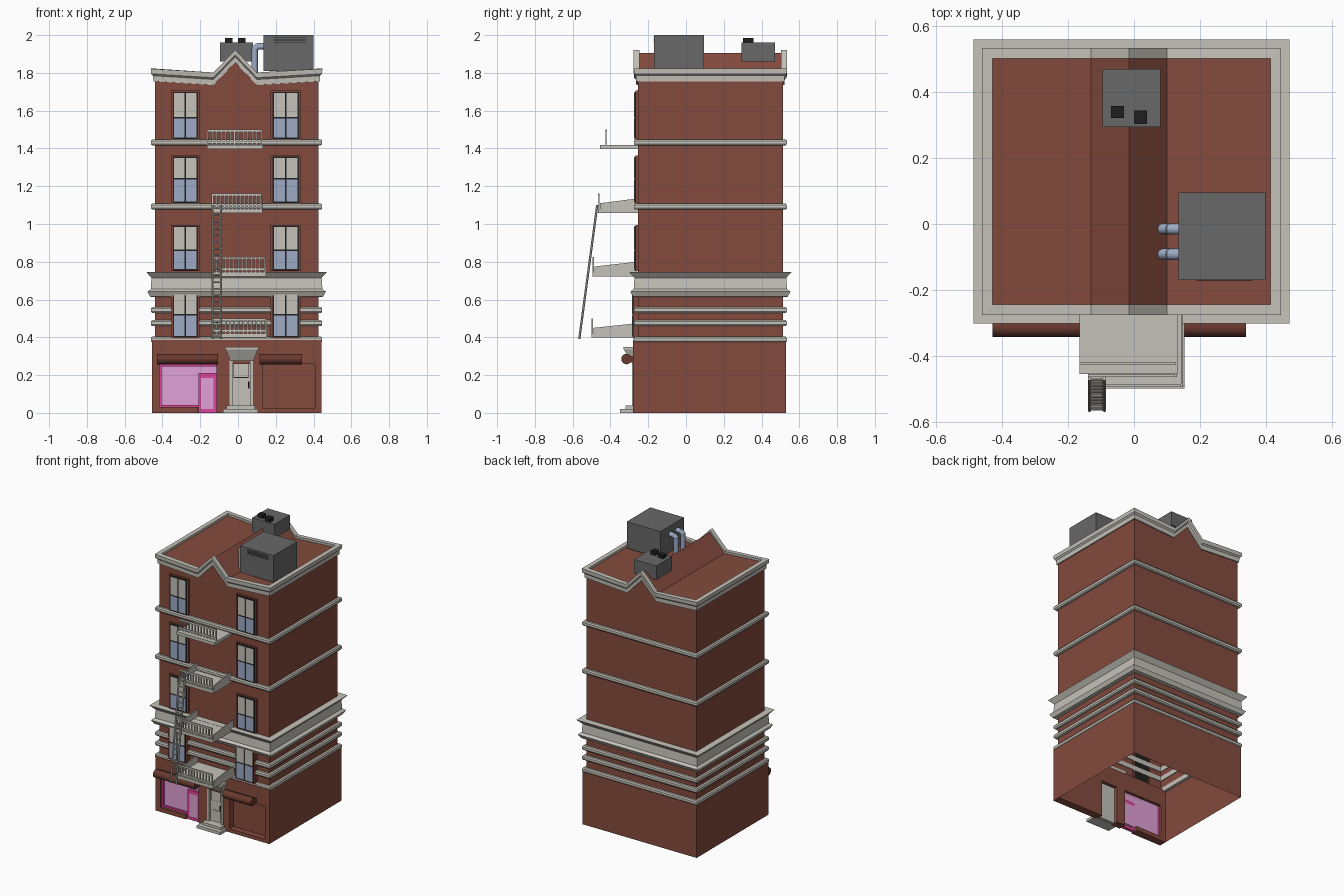
import bpy, bmesh, math
from mathutils import Vector

if "Cube" in bpy.data.objects:
    bpy.data.objects.remove(bpy.data.objects["Cube"])


def material(name, r, g, b):
    m = bpy.data.materials.new(name)
    m.diffuse_color = (r, g, b, 1)
    m.use_nodes = True
    m.node_tree.nodes["Principled BSDF"].inputs["Base Color"].default_value = m.diffuse_color
    return m


BRICK = material("brick_red", 0.23, 0.07, 0.047)
AWNING = material("awning_red", 0.14, 0.04, 0.028)
STONE = material("pale_stone", 0.56, 0.54, 0.49)
METAL = material("roof_unit_grey", 0.14, 0.14, 0.14)
DARK = material("dark_frame", 0.015, 0.014, 0.015)
GLASS = material("blue_glass", 0.34, 0.41, 0.56)
PINK = material("shop_pink", 0.75, 0.36, 0.68)
MAGENTA = material("shop_magenta", 0.72, 0.06, 0.32)


def finish(name, bm, mat, smooth=False):
    bmesh.ops.recalc_face_normals(bm, faces=bm.faces)
    me = bpy.data.meshes.new(name)
    bm.to_mesh(me)
    bm.free()
    me.materials.append(mat)
    ob = bpy.data.objects.new(name, me)
    bpy.context.collection.objects.link(ob)
    if smooth:
        bpy.context.view_layer.objects.active = ob
        ob.select_set(True)
        bpy.ops.object.shade_smooth_by_angle(angle=math.radians(40))
        ob.select_set(False)
    return ob


def add_box(bm, x0, x1, y0, y1, z0, z1):
    vs = bmesh.ops.create_cube(bm, size=1)["verts"]
    for v in vs:
        v.co = Vector(((x0 + x1) / 2 + v.co.x * (x1 - x0),
                       (y0 + y1) / 2 + v.co.y * (y1 - y0),
                       (z0 + z1) / 2 + v.co.z * (z1 - z0)))
    return vs


def boxes(name, mat, *dims):
    bm = bmesh.new()
    for d in dims:
        add_box(bm, *d)
    return finish(name, bm, mat)


def add_rod(bm, a, b, r, sides=6):
    a, b = Vector(a), Vector(b)
    d = b - a
    vs = bmesh.ops.create_cone(bm, cap_ends=True, segments=sides, radius1=r,
                               radius2=r, depth=d.length)["verts"]
    rot = d.to_track_quat('Z', 'Y')
    for v in vs:
        v.co = rot @ v.co + (a + b) / 2


X0, X1, Y0, Y1 = -0.44, 0.425, -0.255, 0.513     # upper walls
GABLE = [(-0.13, -0.02), (-0.015, 0.1), (0.1, -0.02)]


def outline(off, z, gable):
    mid = GABLE if gable else []
    row = [(X0 - off, 0)] + mid + [(X1 + off, 0)]
    return ([(x, Y0 - off, z + dz) for x, dz in row] +
            [(x, Y1 + off, z + dz) for x, dz in reversed(row)])


def ring(name, mat, profile, gable=False, closed=True):
    """Sweep an (offset, height) profile around the building."""
    bm = bmesh.new()
    loops = [[bm.verts.new(p) for p in outline(o, z, gable)] for o, z in profile]
    pairs = list(zip(loops, loops[1:])) + ([(loops[-1], loops[0])] if closed else [])
    for a, b in pairs:
        n = len(a)
        for i in range(n):
            bm.faces.new((a[i], a[(i + 1) % n], b[(i + 1) % n], b[i]))
    return finish(name, bm, mat)


# Upper walls and folded roof
bm = bmesh.new()
low = [bm.verts.new((p[0], p[1], 0.38)) for p in outline(0, 0, True)]
top = [bm.verts.new(p) for p in outline(0, 1.805, True)]
n = len(low)
for i in range(n):
    bm.faces.new((low[i], low[(i + 1) % n], top[(i + 1) % n], top[i]))
for i in range(n // 2 - 1):
    bm.faces.new((top[i], top[i + 1], top[n - 2 - i], top[n - 1 - i]))
finish("upper_walls_and_roof", bm, BRICK)

# Cornices and belt courses
ring("roof_cornice", STONE, [(-0.005, 1.755), (0.008, 1.755), (0.01, 1.785), (0.02, 1.795),
                             (0.022, 1.822), (-0.01, 1.822)], gable=True)
for i, z in enumerate((1.432, 1.092, 0.545, 0.475, 0.388)):
    ring(f"belt_course_{i}", STONE, [(-0.005, z - 0.016), (0.015, z - 0.016), (0.021, z - 0.008),
                                     (0.021, z + 0.008), (0.015, z + 0.016), (-0.005, z + 0.016)])
ring("shop_cornice", STONE, [(-0.005, 0.612), (0.025, 0.615), (0.04, 0.642), (0.022, 0.655),
                             (0.018, 0.715), (0.047, 0.747), (-0.005, 0.747)])

# Ground floor shell, open underneath
bm = bmesh.new()
pts = [(-0.455, -0.28), (-0.455, 0.53), (0.443, 0.53), (0.443, -0.28)]
lo = [bm.verts.new((x, y, 0)) for x, y in pts]
hi = [bm.verts.new((x, y, 0.385)) for x, y in pts]
for i in range(3):
    bm.faces.new((lo[i], lo[i + 1], hi[i + 1], hi[i]))
finish("ground_walls", bm, BRICK)
F, B = -0.28, -0.225
boxes("ground_front", BRICK,
      (-0.455, -0.415, F, B, 0, 0.26), (-0.115, -0.045, F, B, 0, 0.26),
      (0.08, 0.13, F, B, 0, 0.26), (0.41, 0.443, F, B, 0, 0.26),
      (-0.455, 0.443, F, B, 0.26, 0.385), (-0.415, -0.215, F, B, 0, 0.03),
      (0.13, 0.41, F, B, 0, 0.025), (0.13, 0.41, -0.235, B, 0.025, 0.26))

# Pink shop front
boxes("shop_window", PINK, (-0.415, -0.115, -0.25, -0.245, 0.03, 0.26),
      (-0.195, -0.13, -0.266, -0.262, 0.02, 0.185))
boxes("shop_frame", MAGENTA, (-0.415, -0.115, -0.262, -0.245, 0.245, 0.26),
      (-0.415, -0.405, -0.262, -0.245, 0.03, 0.26), (-0.415, -0.21, -0.262, -0.245, 0.03, 0.042),
      (-0.21, -0.195, -0.268, -0.245, 0, 0.21), (-0.13, -0.115, -0.268, -0.245, 0, 0.21),
      (-0.21, -0.115, -0.268, -0.245, 0.185, 0.21), (-0.21, -0.115, -0.268, -0.245, 0, 0.02))

# Rolled awnings
bm = bmesh.new()
for a, b in ((-0.43, -0.105), (0.115, 0.34)):
    add_rod(bm, (a, -0.315, 0.285), (b, -0.315, 0.285), 0.028, 12)
    add_box(bm, a, b, -0.315, -0.275, 0.268, 0.3)
finish("rolled_awnings", bm, AWNING, True)

# Entrance: door, hood and steps
boxes("entrance_door", STONE, (-0.045, 0.08, -0.265, -0.25, 0, 0.28),
      (-0.045, -0.03, -0.285, -0.25, 0.03, 0.28), (0.065, 0.08, -0.285, -0.25, 0.03, 0.28),
      (-0.02, 0.052, -0.272, -0.264, 0.19, 0.258), (-0.015, 0.05, -0.269, -0.264, 0.05, 0.12))
boxes("door_trim", DARK, (-0.024, 0.056, -0.268, -0.264, 0.186, 0.262),
      (0.052, 0.06, -0.28, -0.264, 0.13, 0.165))
boxes("entrance_steps", STONE, (-0.08, 0.105, -0.35, -0.27, 0, 0.02),
      (-0.06, 0.09, -0.32, -0.25, 0.02, 0.038))
bm = bmesh.new()
for v in add_box(bm, -0.065, 0.105, -0.328, -0.27, 0.275, 0.335):
    if v.co.z < 0.3:      # taper the hood downwards
        v.co.x = 0.02 + (v.co.x - 0.02) * 0.72
        v.co.y = max(v.co.y, -0.295)
add_box(bm, -0.068, 0.108, -0.331, -0.27, 0.335, 0.35)
finish("entrance_hood", bm, STONE)

# Windows: surround, dark frame, two curtain panes above two glass panes
ROWS = [(1.45, 1.7, -0.272, 0.45), (1.11, 1.357, -0.272, 0.52),
        (0.755, 0.99, -0.272, 0.45), (0.4, 0.64, -0.284, 0.5)]
surround, frame, curtain, glass = (bmesh.new() for _ in range(4))
for z0, z1, y, split in ROWS:
    for xa, xb in ((-0.345, -0.213), (0.183, 0.322)):
        add_box(surround, xa - 0.01, xb + 0.01, y + 0.004, -0.25, z0 - 0.005, z1 + 0.006)
        add_box(frame, xa, xb, y, -0.25, z0, z1)
        zm, xm = z0 + (z1 - z0) * split, (xa + xb) / 2
        for p, q in ((xa + 0.007, xm - 0.004), (xm + 0.004, xb - 0.007)):
            add_box(glass, p, q, y - 0.002, y + 0.002, z0 + 0.008, zm - 0.004)
            add_box(curtain, p, q, y - 0.002, y + 0.002, zm + 0.004, z1 - 0.007)
finish("window_surrounds", surround, BRICK)
finish("window_frames", frame, DARK)
finish("window_curtains", curtain, STONE)
finish("window_glass", glass, GLASS)

# Fire escape balconies: floor, front railing, sloping side plates
bm = bmesh.new()
for z, xa, xb, yf, side in ((0.41, -0.14, 0.153, -0.5, True), (0.735, -0.14, 0.148, -0.495, True),
                            (1.07, -0.14, 0.13, -0.465, True), (1.408, -0.165, 0.133, -0.455, False)):
    add_box(bm, xa, xb, yf, -0.25, z - 0.012, z + 0.01)
    yr = yf + (0.004 if side else 0.032)
    for h in (0.025, 0.085):
        add_box(bm, xa, xb - 0.005, yr - 0.004, yr + 0.004, z + h - 0.006, z + h + 0.006)
    for i in range(13):
        x = xa + 0.005 + (xb - xa - 0.015) * i / 12
        add_box(bm, x - 0.004, x + 0.004, yr - 0.003, yr + 0.003, z, z + 0.085)
    if side:
        for x in (xa, xb - 0.006):
            for v in add_box(bm, x, x + 0.006, yf + 0.01, -0.26, z, z + 0.065):
                if v.co.z > z + 0.03 and v.co.y < -0.4:
                    v.co.z -= 0.025
finish("fire_escape_balconies", bm, STONE)

# Leaning ladder
bm = bmesh.new()
foot, head = Vector((0, -0.565, 0.392)), Vector((0, -0.47, 1.1))
for x in (-0.135, -0.09):
    o = Vector((x, 0, 0))
    add_rod(bm, foot + o, head + o, 0.006)
for i in range(20):
    p = foot.lerp(head, (i + 0.5) / 20)
    add_rod(bm, p + Vector((-0.135, 0, 0)), p + Vector((-0.09, 0, 0)), 0.004)
finish("fire_escape_ladder", bm, STONE)

# Roof units, vents and bent pipes
boxes("large_roof_unit", METAL, (0.135, 0.4, -0.17, 0.095, 1.81, 2.0))
boxes("small_roof_unit", METAL, (-0.095, 0.08, 0.295, 0.47, 1.86, 1.96))
boxes("roof_vents", DARK, (-0.07, -0.03, 0.322, 0.358, 1.95, 1.985),
      (0.0, 0.04, 0.303, 0.345, 1.95, 1.985))
boxes("unit_grilles", DARK, *[(0.19, 0.36, -0.172, -0.168, z, z + 0.004) for z in (1.96, 1.972, 1.984)])
bm = bmesh.new()
for y in (-0.015, -0.092):
    add_rod(bm, (0.14, y, 1.94), (0.1, y, 1.94), 0.017, 12)
    add_rod(bm, (0.108, y, 1.945), (0.085, y, 1.922), 0.017, 12)
    add_rod(bm, (0.088, y, 1.93), (0.088, y, 1.8), 0.017, 12)
finish("roof_pipes", bm, GLASS, True)
